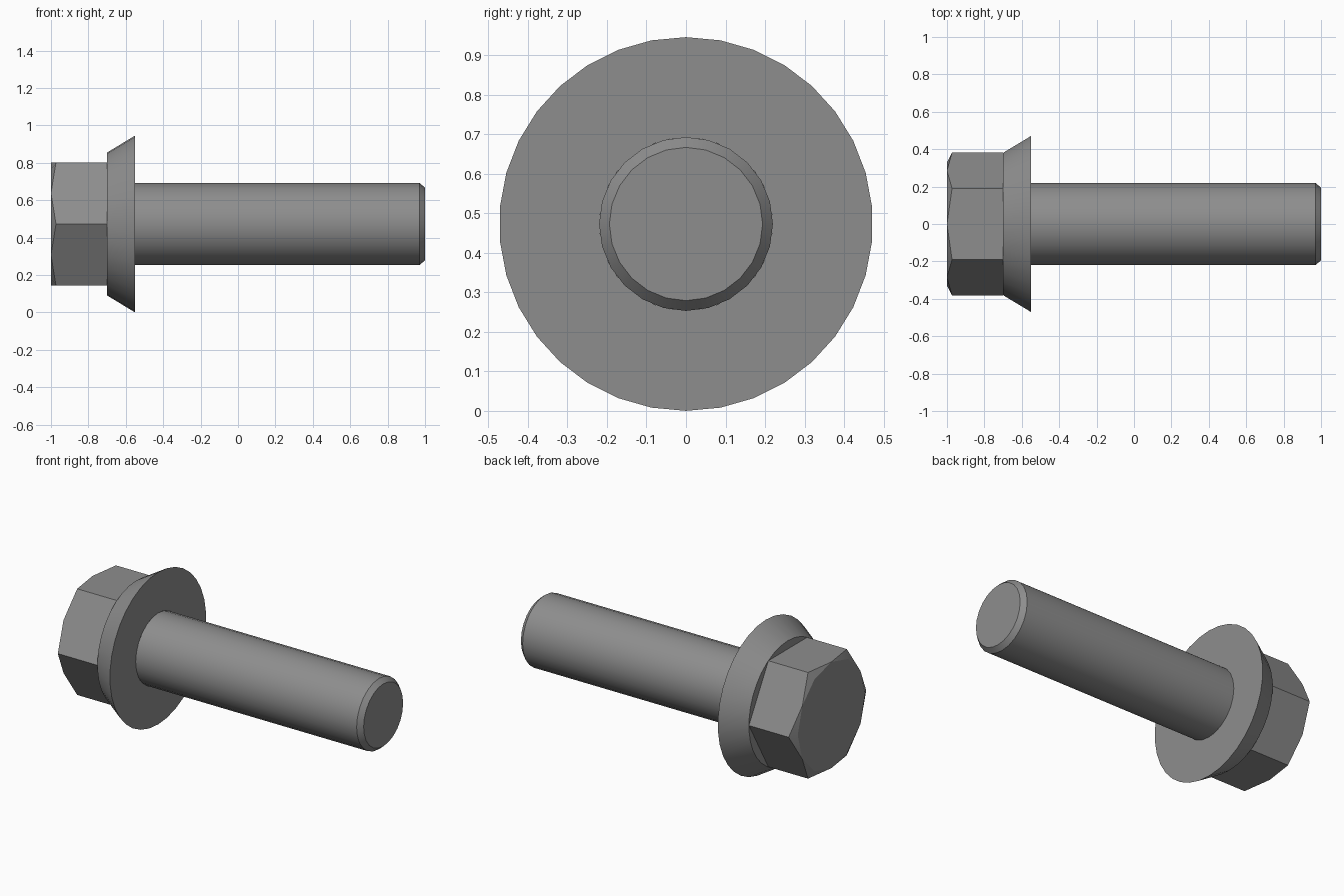
import bpy, bmesh
from math import sin, cos, pi

if "Cube" in bpy.data.objects:
    bpy.data.objects.remove(bpy.data.objects["Cube"])

CZ = 0.473           # height of the bolt axis
FLAT = 0.33          # half width across the hex flats

# Dark steel
steel = bpy.data.materials.new("dark_steel")
steel.diffuse_color = (0.27, 0.27, 0.27, 1)
steel.use_nodes = True
steel.node_tree.nodes["Principled BSDF"].inputs["Base Color"].default_value = steel.diffuse_color


def loft(name, rings, segs, cap_start=False, cap_end=False):
    """Surface around the x axis; each ring is a function angle -> (x, radius)."""
    bm = bmesh.new()
    loops = []
    for ring in rings:
        loop = []
        for i in range(segs):
            t = 2 * pi * i / segs
            x, r = ring(t)
            loop.append(bm.verts.new((x, r * sin(t), CZ + r * cos(t))))
        loops.append(loop)
    for a, b in zip(loops, loops[1:]):
        for i in range(segs):
            j = (i + 1) % segs
            bm.faces.new((a[i], a[j], b[j], b[i]))
    if cap_start:
        bm.faces.new(loops[0])
    if cap_end:
        bm.faces.new(loops[-1])
    bmesh.ops.remove_doubles(bm, verts=bm.verts, dist=1e-5)
    bmesh.ops.recalc_face_normals(bm, faces=bm.faces)
    me = bpy.data.meshes.new(name)
    bm.to_mesh(me)
    bm.free()
    me.materials.append(steel)
    ob = bpy.data.objects.new(name, me)
    bpy.context.collection.objects.link(ob)
    bpy.ops.object.select_all(action='DESELECT')
    ob.select_set(True)
    bpy.context.view_layer.objects.active = ob
    bpy.ops.object.shade_smooth_by_angle(angle=0.35)
    return ob


def circle(x, r):
    return lambda t: (x, r)


def hex_radius(t):
    # flats face up and down, corners point to the sides
    return FLAT / cos((t + pi / 6) % (pi / 3) - pi / 6)


def chamfer_ring(t):
    # where the end cone cuts the hex: deepest at the corners
    r = hex_radius(t)
    return (-1 + 0.027 * (r - FLAT) / 0.051, r)


# Hex head with clipped corners (12 steps: corner, mid-flat, corner...)
loft("hex_head", [circle(-1, FLAT), chamfer_ring, lambda t: (-0.7, hex_radius(t))],
     12, cap_start=True)

# Flared flange washer, open where the shank meets it
loft("flange", [circle(-0.7, 0.382), circle(-0.55, 0.473), circle(-0.55, 0.219)],
     34, cap_start=True)

# Shank with chamfered tip
loft("shank", [circle(-0.55, 0.22), circle(0.97, 0.22), circle(1.0, 0.194)],
     24, cap_end=True)
